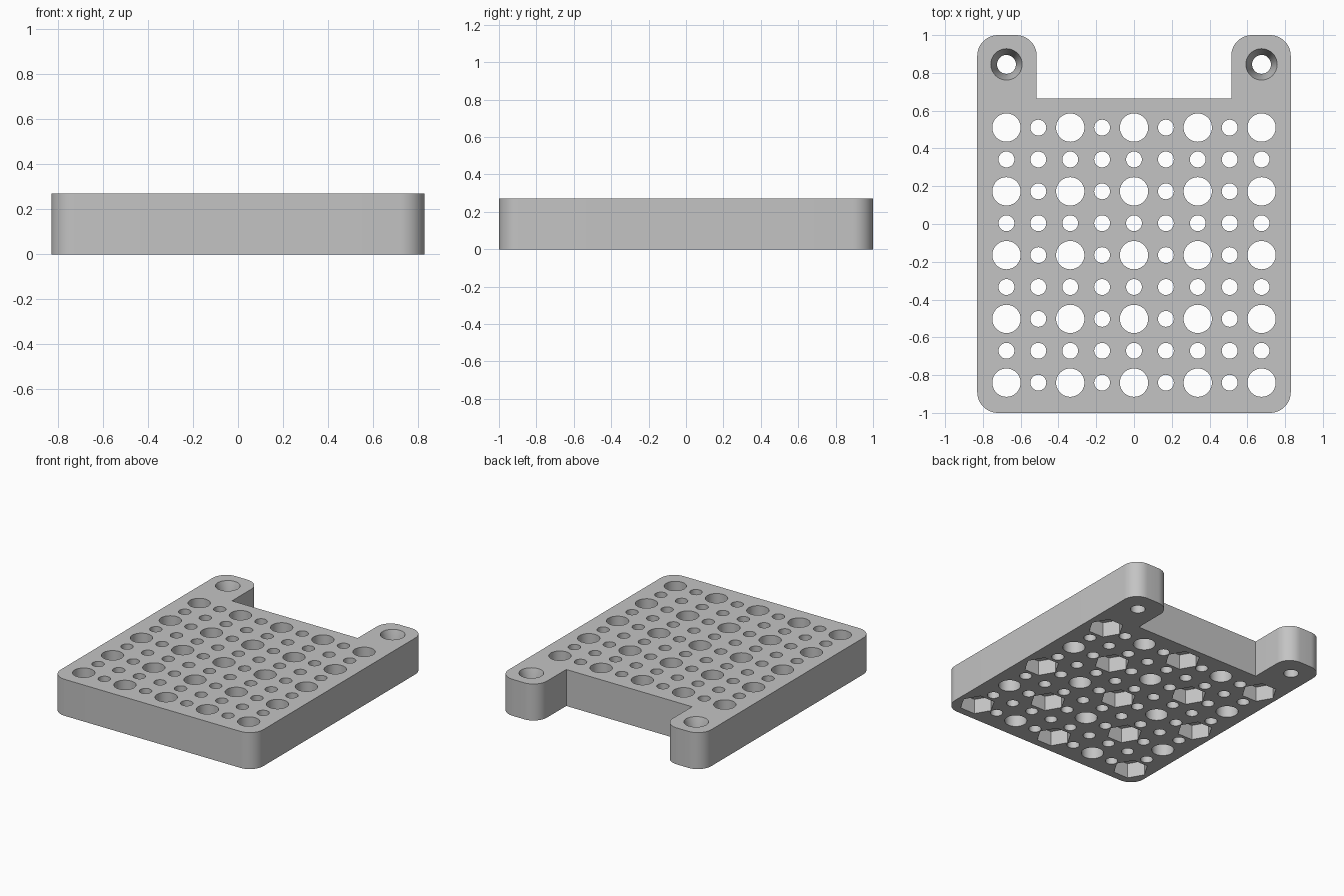
import bpy, bmesh, math

cube = bpy.data.objects.get("Cube")
if cube:
    bpy.data.objects.remove(cube, do_unlink=True)

HEIGHT = 0.27
PITCH = 0.1688
HALF_X, HALF_Y = 0.83, 1.0
NOTCH_X, NOTCH_Y = 0.515, 0.665
CORNER = 0.11
FIRST_ROW = -0.84

grey = bpy.data.materials.new("plain grey")
grey.use_nodes = True
colour = (0.55, 0.55, 0.55, 1)
grey.diffuse_color = colour
grey.node_tree.nodes["Principled BSDF"].inputs["Base Color"].default_value = colour


def make_object(name, bm):
    bmesh.ops.recalc_face_normals(bm, faces=bm.faces[:])
    mesh = bpy.data.meshes.new(name)
    bm.to_mesh(mesh)
    bm.free()
    obj = bpy.data.objects.new(name, mesh)
    bpy.context.collection.objects.link(obj)
    return obj


def add_turned(bm, x, y, profile, sides):
    """Closed turned solid through (radius, z) rings."""
    rings = []
    for radius, z in profile:
        angles = [math.tau * i / sides for i in range(sides)]
        rings.append([bm.verts.new((x + radius * math.cos(a), y + radius * math.sin(a), z))
                      for a in angles])
    bm.faces.new(rings[0][::-1])
    bm.faces.new(rings[-1])
    for low, high in zip(rings, rings[1:]):
        for i in range(sides):
            j = (i + 1) % sides
            bm.faces.new((low[i], low[j], high[j], high[i]))


def arc(cx, cy, start, steps=12):
    """Quarter-circle corner, counter-clockwise."""
    return [(cx + CORNER * math.cos(a), cy + CORNER * math.sin(a))
            for a in (start + math.pi / 2 * i / steps for i in range(steps + 1))]


def cut(target, cutter):
    mod = target.modifiers.new(cutter.name, "BOOLEAN")
    mod.operation = "DIFFERENCE"
    mod.solver = "EXACT"
    mod.object = cutter
    cutter.hide_render = True
    bpy.context.view_layer.objects.active = target
    bpy.ops.object.modifier_apply(modifier=mod.name)
    bpy.data.objects.remove(cutter, do_unlink=True)


# Plate outline: right half with a rounded front corner and a rounded rear tab
half = arc(HALF_X - CORNER, CORNER - HALF_Y, -math.pi / 2)
half += arc(HALF_X - CORNER, HALF_Y - CORNER, 0)
half += arc(NOTCH_X + CORNER, HALF_Y - CORNER, math.pi / 2)
half.append((NOTCH_X, NOTCH_Y))
outline = half + [(-x, y) for x, y in reversed(half)]

bm = bmesh.new()
base = bm.faces.new([bm.verts.new((x, y, 0)) for x, y in outline])
extruded = bmesh.ops.extrude_face_region(bm, geom=[base], use_keep_orig=True)
top = [v for v in extruded["geom"] if isinstance(v, bmesh.types.BMVert)]
bmesh.ops.translate(bm, verts=top, vec=(0, 0, HEIGHT))
plate = make_object("perforated_plate", bm)
plate.data.materials.append(grey)

# Through holes: large ones on every second row and column, small ones between
holes = bmesh.new()
pockets = bmesh.new()
for col in range(9):
    for row in range(9):
        x, y = (col - 4) * PITCH, FIRST_ROW + row * PITCH
        large = col % 2 == 0 and row % 2 == 0
        radius = 0.075 if large else 0.042
        add_turned(holes, x, y, [(radius, -0.1), (radius, HEIGHT + 0.1)], 40 if large else 28)
        # Hexagonal nut pockets under alternate large holes
        if large and (col + row) % 4 == 0:
            add_turned(pockets, x, y, [(0.12, -0.1), (0.12, 0.11)], 6)

# Countersunk mounting holes in the two tabs
for side in (-1, 1):
    add_turned(holes, side * 4 * PITCH, 0.845,
               [(0.05, -0.1), (0.05, HEIGHT - 0.11), (0.083, HEIGHT), (0.083, HEIGHT + 0.1)], 40)

cut(plate, make_object("hole_cutter", holes))
cut(plate, make_object("nut_pocket_cutter", pockets))

# Smooth round walls, crisp edges
bpy.ops.object.select_all(action="DESELECT")
plate.select_set(True)
bpy.context.view_layer.objects.active = plate
bpy.ops.object.shade_smooth_by_angle(angle=math.radians(25))
